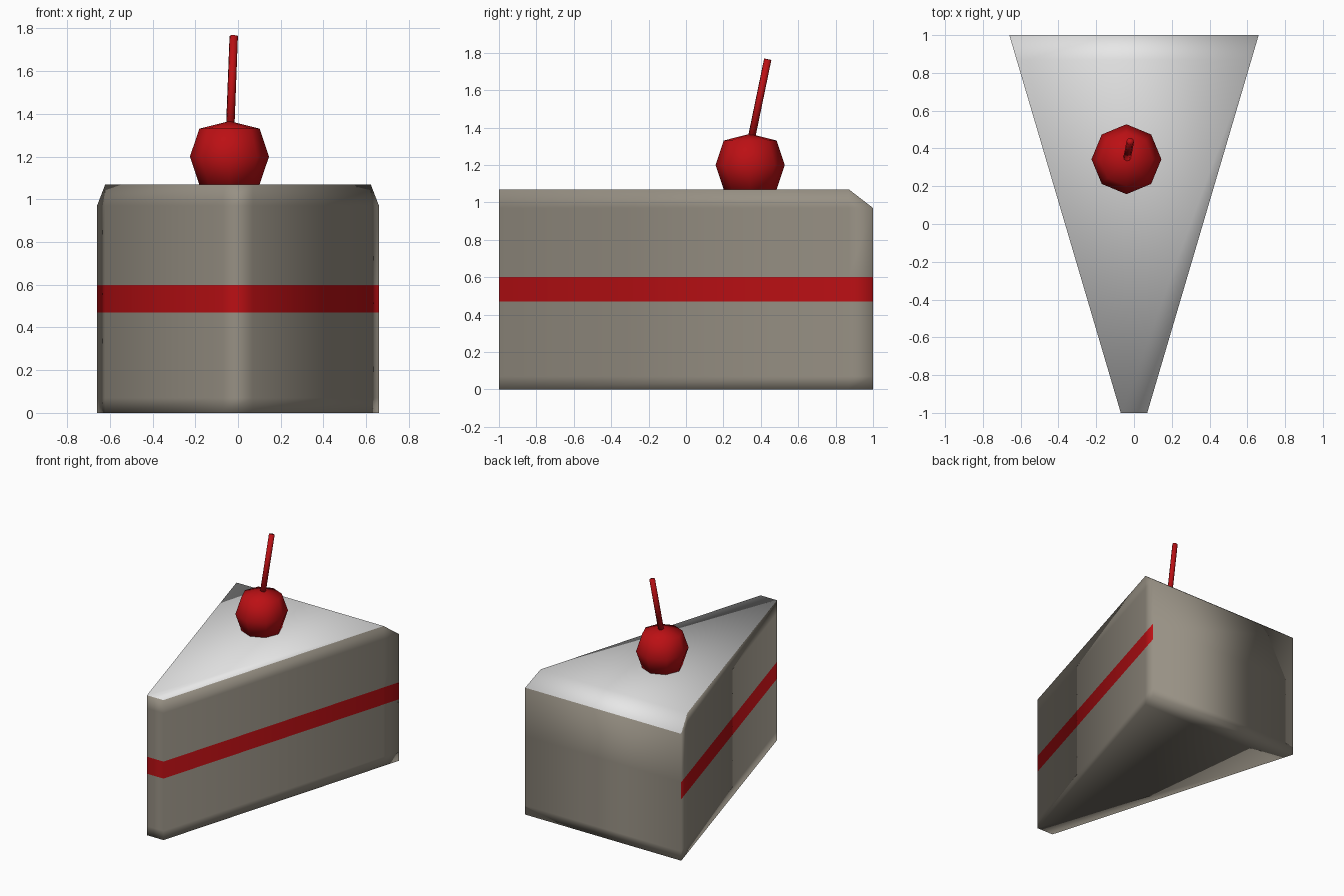
import bpy, bmesh, math
from mathutils import Vector

if "Cube" in bpy.data.objects:
    bpy.data.objects.remove(bpy.data.objects["Cube"], do_unlink=True)


def material(name, rgb):
    m = bpy.data.materials.new(name)
    m.use_nodes = True
    color = (*rgb, 1)
    m.diffuse_color = color
    m.node_tree.nodes["Principled BSDF"].inputs["Base Color"].default_value = color
    return m


icing = material("white icing", (0.8, 0.8, 0.8))
sponge = material("warm grey sponge", (0.31, 0.28, 0.23))
red = material("cherry red", (0.5, 0.005, 0.007))


def finish(name, bm, mats):
    bmesh.ops.recalc_face_normals(bm, faces=bm.faces)
    me = bpy.data.meshes.new(name)
    bm.to_mesh(me)
    bm.free()
    for m in mats:
        me.materials.append(m)
    for p in me.polygons:
        p.use_smooth = True
    ob = bpy.data.objects.new(name, me)
    bpy.context.collection.objects.link(ob)
    return ob


# Cake slice: wedge outline stacked in levels, back top edge chamfered
TOP, SHOULDER, BACK = 1.07, 0.97, 0.87


def half_width(y):
    return 0.07 + 0.295 * (y + 1)


outline = [(s * half_width(y), y) for s, y in
           ((-1, -1), (1, -1), (1, BACK), (1, 1), (-1, 1), (-1, BACK))]
bm = bmesh.new()
levels = [[bm.verts.new((x, y, z)) for x, y in outline]
          for z in (0, 0.07, 0.47, 0.6, SHOULDER)]
for k, (low, high) in enumerate(zip(levels, levels[1:])):
    for i in range(6):
        j = (i + 1) % 6
        f = bm.faces.new((low[i], low[j], high[j], high[i]))
        f.material_index = 2 if k == 2 and i != 3 else 1
bm.faces.new(levels[0]).material_index = 1

# Icing lid and chamfer, with the sponge running up to it on the sides
a, b, c, d, e, g = levels[-1]
ta, tb, tc, tg = [bm.verts.new((x, y, TOP)) for x, y in outline if y < 1]
for face in ((a, b, tb, ta), (b, c, tc, tb), (g, a, ta, tg), (c, d, tc), (e, g, tg)):
    bm.faces.new(face).material_index = 1
bm.faces.new((ta, tb, tc, tg))
bm.faces.new((d, e, tg, tc))
finish("cake_slice", bm, (icing, sponge, red))

# Cherry: eight-sided low-poly ball sunk into the icing
bm = bmesh.new()
bmesh.ops.create_uvsphere(bm, u_segments=8, v_segments=4, radius=0.185)
for v in bm.verts:
    if abs(v.co.z) > 0.15:
        v.co.z *= 0.9
    elif abs(v.co.z) > 0.05:
        v.co.x *= 1.08
        v.co.y *= 1.08
finish("cherry", bm, (red,)).location = (-0.04, 0.343, 1.2)

# Stem: thin leaning cylinder
start, end = Vector((-0.037, 0.345, 1.32)), Vector((-0.02, 0.437, 1.765))
bm = bmesh.new()
bmesh.ops.create_cone(bm, cap_ends=True, segments=8, radius1=0.02, radius2=0.02,
                      depth=(end - start).length)
stem = finish("cherry_stem", bm, (red,))
stem.location = (start + end) / 2
stem.rotation_euler = (end - start).to_track_quat("Z", "Y").to_euler()
